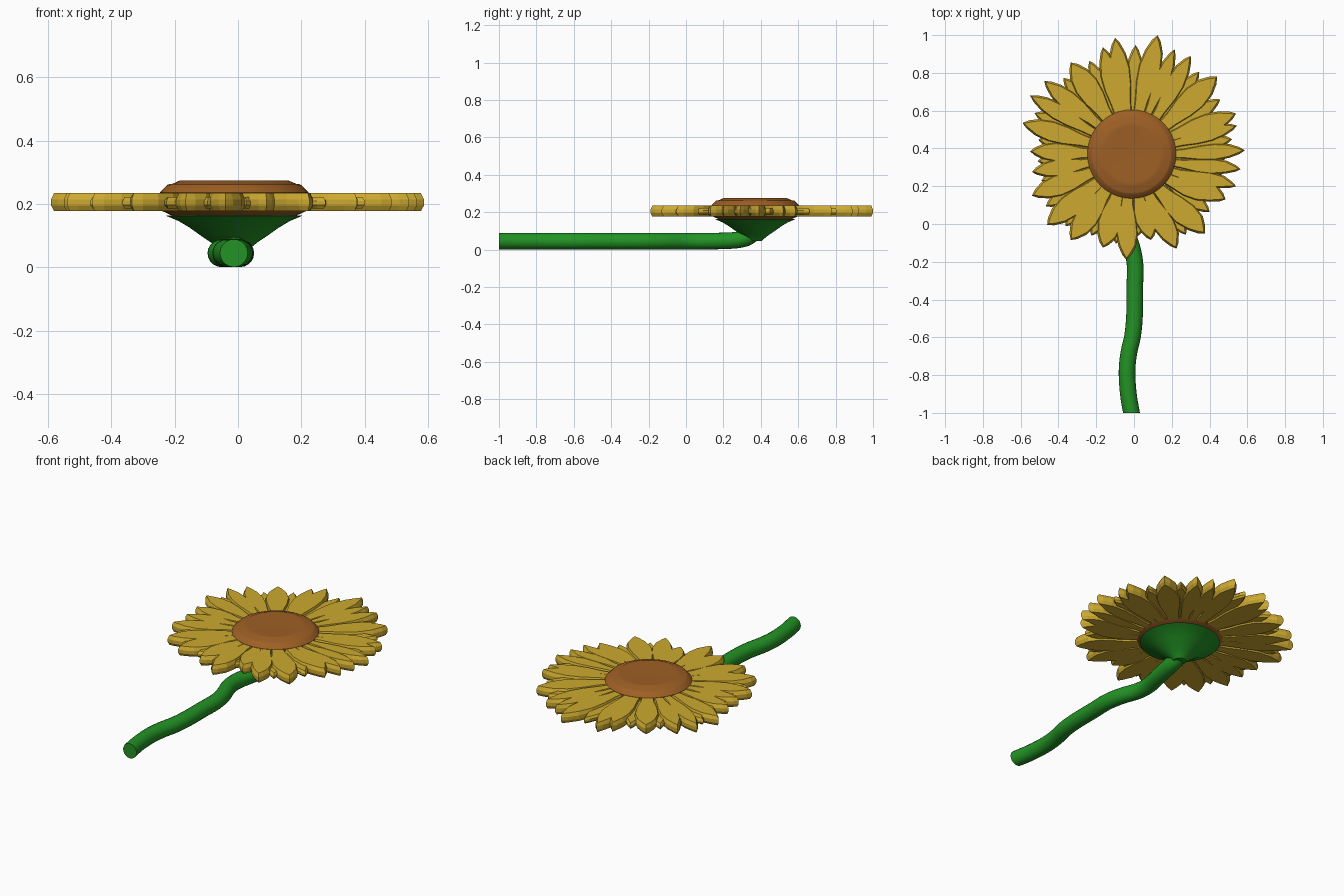
import bpy, bmesh, math
from mathutils import Vector

if "Cube" in bpy.data.objects:
    bpy.data.objects.remove(bpy.data.objects["Cube"])

CX, CY = -0.012, 0.37


def material(name, rgb):
    m = bpy.data.materials.new(name)
    m.diffuse_color = (*rgb, 1)
    m.use_nodes = True
    m.node_tree.nodes["Principled BSDF"].inputs["Base Color"].default_value = m.diffuse_color
    return m


YELLOW = material("petal yellow", (0.61, 0.40, 0.03))
BROWN = material("seed brown", (0.34, 0.115, 0.018))
GREEN = material("stem green", (0.017, 0.29, 0.018))


def finish(bm, name, mat, smooth=None):
    bmesh.ops.recalc_face_normals(bm, faces=bm.faces)
    me = bpy.data.meshes.new(name)
    bm.to_mesh(me)
    bm.free()
    ob = bpy.data.objects.new(name, me)
    bpy.context.collection.objects.link(ob)
    me.materials.append(mat)
    if smooth:
        bpy.ops.object.select_all(action='DESELECT')
        ob.select_set(True)
        bpy.context.view_layer.objects.active = ob
        bpy.ops.object.shade_smooth_by_angle(angle=math.radians(smooth))
    return ob


def skin(bm, rings):
    """Join closed rings of points and cap both ends."""
    vs = [[bm.verts.new(p) for p in r] for r in rings]
    n = len(vs[0])
    for a, b in zip(vs, vs[1:]):
        for i in range(n):
            j = (i + 1) % n
            bm.faces.new((a[i], a[j], b[j], b[i]))
    bm.faces.new(vs[0][::-1])
    bm.faces.new(vs[-1])


def lathe(name, profile, mat, n=40):
    bm = bmesh.new()
    skin(bm, [[(CX + r * math.cos(k * math.tau / n), CY + r * math.sin(k * math.tau / n), z)
               for k in range(n)] for r, z in profile])
    return finish(bm, name, mat, 30)


# seed disc with bevelled rim and shallow crown
lathe("seed_disc", [(0.195, 0.163), (0.232, 0.18), (0.235, 0.236), (0.212, 0.260),
                    (0.205, 0.263), (0.195, 0.264), (0.17, 0.275), (0.15, 0.275),
                    (0.08, 0.272), (0.02, 0.271)], BROWN)

# trumpet shaped calyx
lathe("calyx", [(0.035, 0.045), (0.05, 0.06), (0.075, 0.08), (0.105, 0.10),
                (0.14, 0.125), (0.175, 0.146), (0.215, 0.163), (0.15, 0.166)], GREEN)

# wavy stem, bending up into the calyx
ctrl = [(-0.013, -1, 0.045), (-0.03, -0.9, 0.045), (-0.037, -0.78, 0.045),
        (-0.027, -0.68, 0.045), (-0.007, -0.59, 0.045), (0.003, -0.48, 0.045),
        (0.004, -0.34, 0.045), (0.006, -0.22, 0.045), (-0.012, -0.12, 0.045),
        (-0.046, -0.02, 0.045), (-0.051, 0.07, 0.045), (-0.03, 0.17, 0.046),
        (-0.014, 0.27, 0.051), (-0.012, 0.33, 0.066), (-0.012, 0.37, 0.10)]
pts = [Vector(p) for p in ctrl]
path = []
for i in range(len(pts) - 1):
    p0, p1, p2 = pts[max(i - 1, 0)], pts[i], pts[i + 1]
    p3 = pts[min(i + 2, len(pts) - 1)]
    for s in range(4):
        t = s / 4
        path.append(0.5 * (2 * p1 + (p2 - p0) * t + (2 * p0 - 5 * p1 + 4 * p2 - p3) * t * t
                           + (3 * p1 - p0 - 3 * p2 + p3) * t ** 3))
path.append(pts[-1])
rings = []
for i, p in enumerate(path):
    d = (path[min(i + 1, len(path) - 1)] - path[max(i - 1, 0)]).normalized()
    if i == 0:
        d = Vector((0, 1, 0))
    side = Vector((1, 0, 0))
    side = (side - d * side.dot(d)).normalized()
    up = side.cross(d)
    rings.append([p + 0.044 * (side * math.cos(k * math.tau / 20) + up * math.sin(k * math.tau / 20))
                  for k in range(20)])
bm = bmesh.new()
skin(bm, rings)
finish(bm, "stem", GREEN, 40)

# petal tips, clockwise from the top
tips = [(0.125, 1.0), (0.215, 0.925), (0.30, 0.89), (0.44, 0.78), (0.54, 0.585),
        (0.545, 0.52), (0.587, 0.39), (0.565, 0.29), (0.54, 0.20), (0.485, 0.13),
        (0.375, -0.05), (0.225, -0.13), (0.09, -0.085), (-0.04, -0.19), (-0.165, -0.125),
        (-0.335, -0.085), (-0.46, -0.005), (-0.54, 0.15), (-0.54, 0.275), (-0.55, 0.385),
        (-0.59, 0.535), (-0.55, 0.68), (-0.475, 0.757), (-0.335, 0.855), (-0.165, 0.935),
        (-0.1, 0.985)]
SHAPE = [(0, 0.5), (0.2, 0.62), (0.42, 0.9), (0.62, 1), (0.8, 0.8), (0.93, 0.4)]


def petal(bm, a0, a1, length, width, z0, z1):
    """Thick pointed leaf from angle a0 at the disc to a1 at the tip."""
    r0 = 0.2

    def outline(inset):
        left, right = [], []
        end = length - inset * 1.4
        for t, w in SHAPE:
            r = r0 + (end - r0) * t
            a = a0 + (a1 - a0) * min(1, t * 1.3)
            h = max(width / 2 * w - inset, 0.004)
            c, s = math.cos(a), math.sin(a)
            left.append((CX + r * c - h * s, CY + r * s + h * c))
            right.append((CX + r * c + h * s, CY + r * s - h * c))
        tip = (CX + end * math.cos(a1), CY + end * math.sin(a1))
        return right + [tip] + left[::-1]

    skin(bm, [[(x, y, z) for x, y in outline(i)] for i, z in
              ((0.007, z0), (0, z0 + (z1 - z0) * 0.3), (0, z0 + (z1 - z0) * 0.65), (0.007, z1))])


n = len(tips)
ang = [math.atan2(y - CY, x - CX) for x, y in tips]
rad = [math.hypot(x - CX, y - CY) for x, y in tips]


def gap(a, b):
    return (a - b + math.pi) % math.tau - math.pi


front, back = bmesh.new(), bmesh.new()
base = [math.radians(82) - i * math.tau / n for i in range(n)]
for i in range(n):
    even = ang[i] + gap(base[i], ang[i]) * 0.6
    room = gap(ang[i - 1], ang[(i + 1) % n]) / 2
    petal(front, even, ang[i], rad[i], min(0.135, max(0.085, room * 0.46 * 0.98)), 0.178, 0.235)
    # lower petal filling the space to the next one
    g = gap(ang[i], ang[(i + 1) % n])
    mid = ang[i] - g / 2
    petal(back, mid, mid, min(rad[i], rad[(i + 1) % n]) * (0.93 if g > 0.2 else 0.85),
          0.09, 0.186, 0.222)
finish(front, "front_petals", YELLOW)
finish(back, "back_petals", YELLOW)
